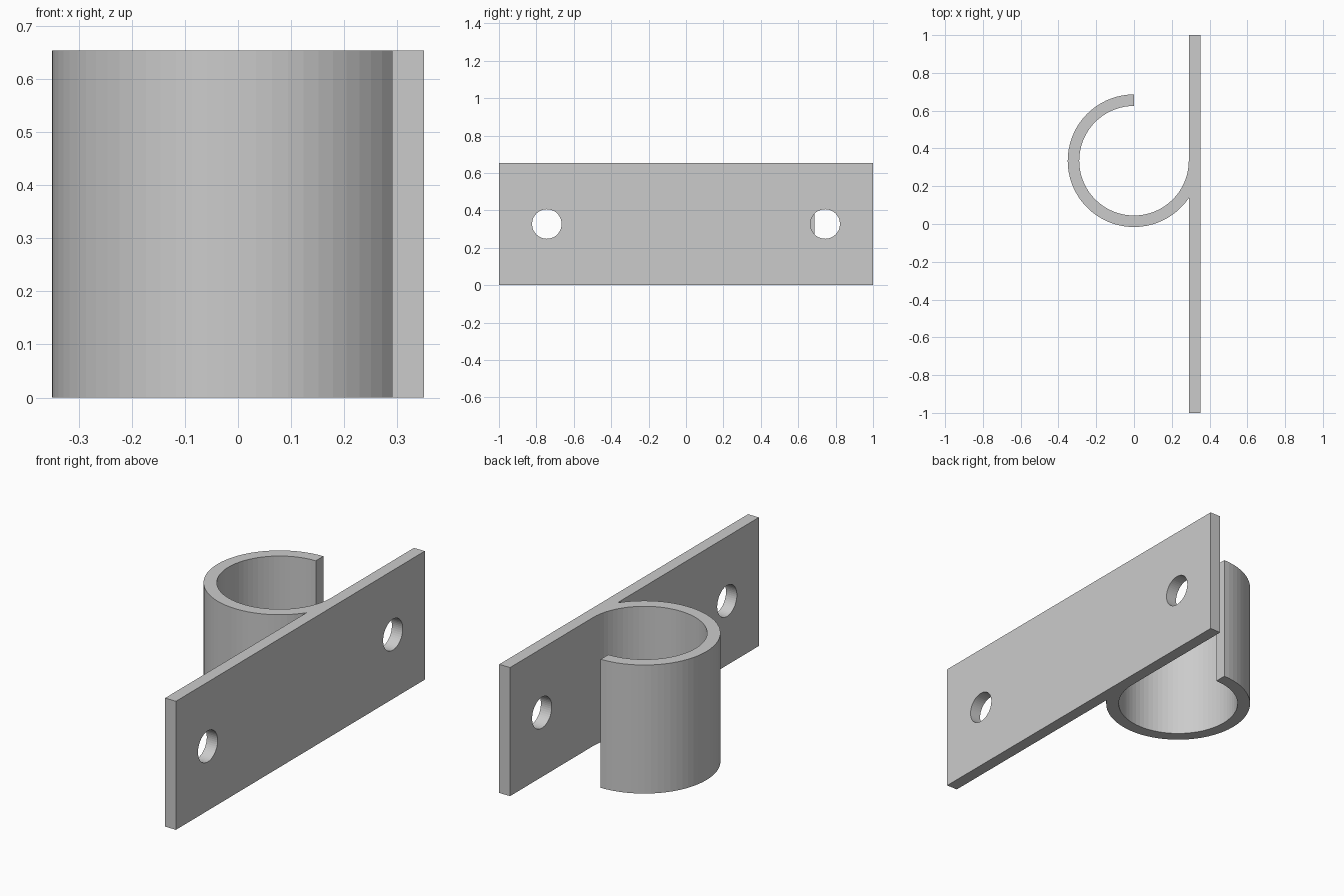
import bpy, bmesh, math

if "Cube" in bpy.data.objects:
    bpy.data.objects.remove(bpy.data.objects["Cube"])

HEIGHT = 0.654
R_IN, R_OUT, RING_Y = 0.29, 0.351, 0.335
HOLE_Y, HOLE_R = 0.744, 0.079

steel = bpy.data.materials.new("light_grey")
steel.diffuse_color = (0.6, 0.6, 0.6, 1)
steel.use_nodes = True
steel.node_tree.nodes["Principled BSDF"].inputs["Base Color"].default_value = steel.diffuse_color


def arc(radius, start, end, steps):
    """Points on a circle around the hook centre, angles in degrees."""
    angles = [math.radians(start + (end - start) * i / steps) for i in range(steps + 1)]
    return [(radius * math.cos(a), RING_Y + radius * math.sin(a)) for a in angles]


# Bracket outline: flat plate with a three-quarter ring hook tangent to it
meet = 360 - math.degrees(math.acos(R_IN / R_OUT))
outline = [(R_OUT, -1), (R_OUT, 1), (R_IN, 1)]
outline += arc(R_IN, 360, 90, 54)
outline += arc(R_OUT, 90, meet, 47)
outline += [(R_IN, -1)]

bm = bmesh.new()
base = bm.faces.new([bm.verts.new((x, y, 0)) for x, y in outline])
side = bmesh.ops.extrude_face_region(bm, geom=[base])
top = [v for v in side["geom"] if isinstance(v, bmesh.types.BMVert)]
bmesh.ops.translate(bm, verts=top, vec=(0, 0, HEIGHT))
bmesh.ops.recalc_face_normals(bm, faces=bm.faces)
mesh = bpy.data.meshes.new("hook_bracket")
bm.to_mesh(mesh)
bm.free()
mesh.materials.append(steel)
bracket = bpy.data.objects.new("hook_bracket", mesh)
bpy.context.collection.objects.link(bracket)

# Screw holes through both ends of the plate
for name, sign in (("front_hole_cutter", -1), ("back_hole_cutter", 1)):
    bpy.ops.mesh.primitive_cylinder_add(
        vertices=48, radius=HOLE_R, depth=0.2,
        location=((R_IN + R_OUT) / 2, sign * HOLE_Y, HEIGHT / 2),
        rotation=(0, math.pi / 2, 0))
    cutter = bpy.context.object
    cutter.name = name
    cutter.data.materials.append(steel)
    cutter.hide_render = True
    cutter.display_type = 'WIRE'
    cut = bracket.modifiers.new(name, 'BOOLEAN')
    cut.operation = 'DIFFERENCE'
    cut.solver = 'EXACT'
    cut.object = cutter

# Apply the cuts and drop the cutters
bpy.ops.object.select_all(action='DESELECT')
bpy.context.view_layer.objects.active = bracket
bracket.select_set(True)
for name in [m.name for m in bracket.modifiers]:
    bpy.ops.object.modifier_apply(modifier=name)
    bpy.data.objects.remove(bpy.data.objects[name])
